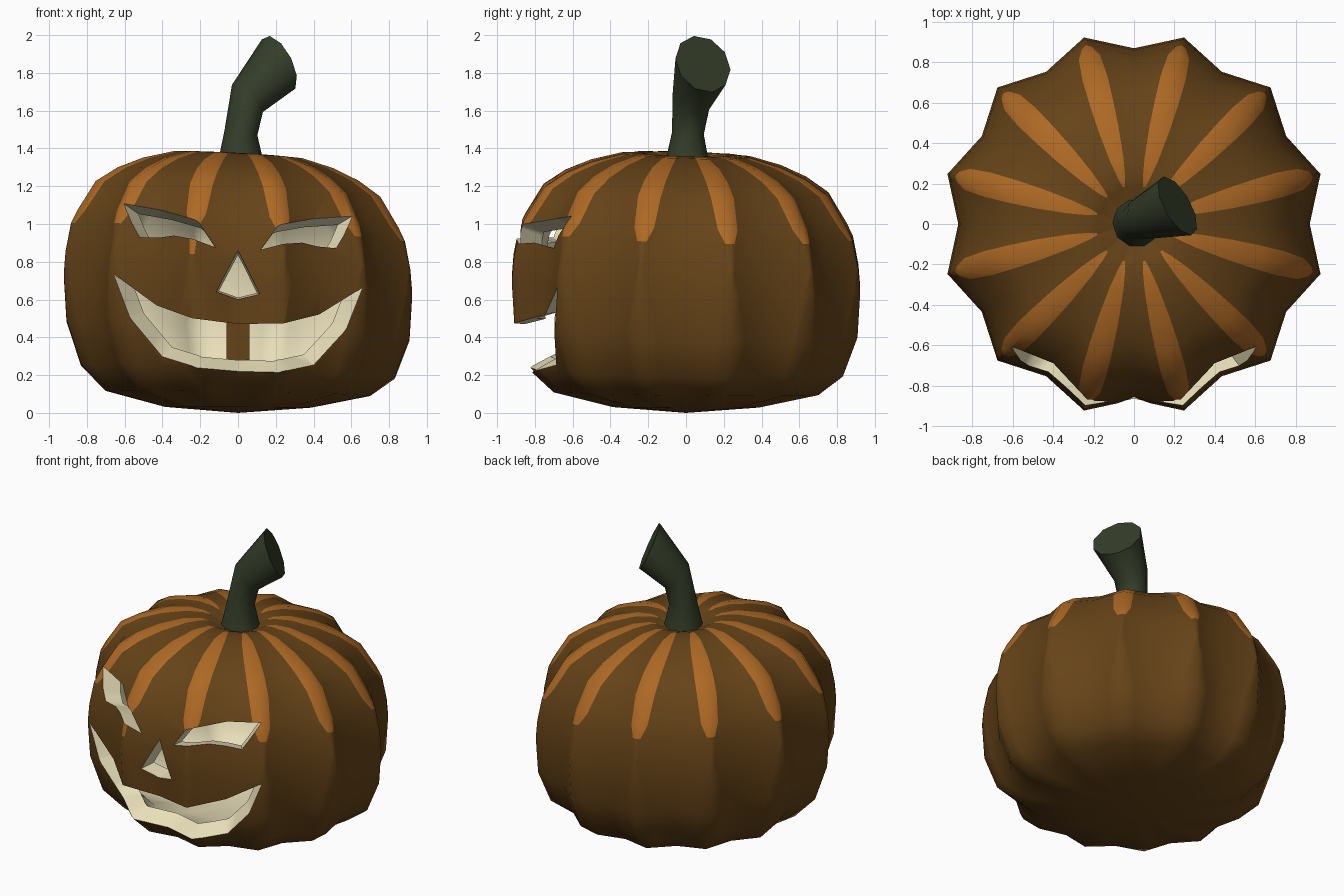
import bpy, bmesh, math
from mathutils import Vector
from mathutils.bvhtree import BVHTree

if "Cube" in bpy.data.objects:
    bpy.data.objects.remove(bpy.data.objects["Cube"])

CENTRE = Vector((0, 0, 0.68))
WALL = 0.87          # inner shell size relative to outer shell
VALLEY = 0.91        # groove radius relative to ridge radius
RIBS = 12


def material(name, rgb):
    m = bpy.data.materials.new(name)
    m.diffuse_color = (*rgb, 1)
    m.use_nodes = True
    m.node_tree.nodes["Principled BSDF"].inputs["Base Color"].default_value = m.diffuse_color
    return m


brown = material("dark_brown_skin", (0.13, 0.056, 0.009))
orange = material("orange_streak", (0.42, 0.14, 0.018))
cream = material("cream_flesh", (0.80, 0.73, 0.48))
green = material("dark_green_stem", (0.035, 0.047, 0.022))


def make_object(name, bm, mats):
    me = bpy.data.meshes.new(name)
    bm.to_mesh(me)
    bm.free()
    for m in mats:
        me.materials.append(m)
    ob = bpy.data.objects.new(name, me)
    bpy.context.collection.objects.link(ob)
    return ob


def smooth(ob, degrees):
    bpy.ops.object.select_all(action='DESELECT')
    ob.select_set(True)
    bpy.context.view_layer.objects.active = ob
    bpy.ops.object.shade_smooth_by_angle(angle=math.radians(degrees))


def tilt(x, y, z):
    return Vector((x, y, z - (0.055 * x + 0.03 * y) * min(1, z / 0.3)))


# Pumpkin shell: rows of (ridge radius, height, streak half width as part of a rib side)
rows = [(0.40, 0.03, 0.4), (0.725, 0.105, 0.4), (0.86, 0.22, 0.4), (0.94, 0.44, 0.4),
        (0.955, 0.68, 0.2), (0.945, 0.80, 0.06), (0.915, 0.95, 0.12), (0.88, 1.02, 0.26),
        (0.78, 1.18, 0.34), (0.66, 1.26, 0.38), (0.52, 1.32, 0.42), (0.35, 1.365, 0.42),
        (0.24, 1.37, 0.30), (0.19, 1.36, 0.12), (0.10, 1.325, 0.3)]
STREAK_START, LONG_START, STREAK_END = 6, 5, 13
LONG_RIB = 8         # the streak running down beside the nose

bm = bmesh.new()
rings = []
for r, z, f in rows:
    ring = []
    for k in range(RIBS):
        a = math.radians(30 * k)
        lo = Vector((math.cos(a), math.sin(a))) * r * VALLEY
        hi = Vector((math.cos(a + math.pi / 12), math.sin(a + math.pi / 12))) * r
        nx = Vector((math.cos(a + math.pi / 6), math.sin(a + math.pi / 6))) * r * VALLEY
        for p in (lo, hi.lerp(lo, f), hi, hi.lerp(nx, f)):
            ring.append(bm.verts.new(tilt(p.x, p.y, z)))
    rings.append(ring)
n = RIBS * 4
for i in range(len(rings) - 1):
    for j in range(n):
        q = (j + 1) % n
        face = bm.faces.new((rings[i][j], rings[i][q], rings[i + 1][q], rings[i + 1][j]))
        start = LONG_START if j // 4 == LONG_RIB else STREAK_START
        if j % 4 in (1, 2) and start <= i < STREAK_END:
            face.material_index = 1
bottom = bm.verts.new((0, 0, 0))
top = bm.verts.new((0, 0, 1.32))
for j in range(n):
    q = (j + 1) % n
    bm.faces.new((rings[0][q], rings[0][j], bottom))
    bm.faces.new((rings[-1][j], rings[-1][q], top))
bmesh.ops.recalc_face_normals(bm, faces=bm.faces)
surface = BVHTree.FromBMesh(bm)

# Hollow inside: a smaller copy facing inwards
copy = bmesh.ops.duplicate(bm, geom=bm.verts[:] + bm.edges[:] + bm.faces[:])["geom"]
inner = [g for g in copy if isinstance(g, bmesh.types.BMFace)]
for v in [g for g in copy if isinstance(g, bmesh.types.BMVert)]:
    v.co = CENTRE + (v.co - CENTRE) * WALL
bmesh.ops.reverse_faces(bm, faces=inner)
for f in inner:
    f.material_index = 2
pumpkin = make_object("pumpkin_shell", bm, [brown, orange, cream])

# Carved face outlines (x, z) as seen from the front
eye = [(0.12, 0.87), (0.21, 1.0), (0.40, 1.05), (0.605, 1.075), (0.52, 0.90), (0.34, 0.92)]
nose = [(0, 0.86), (0.115, 0.635), (0, 0.60), (-0.115, 0.635)]
half_mouth = [(0, 0.22), (0.24, 0.235), (0.40, 0.275), (0.575, 0.48), (0.66, 0.70),
              (0.43, 0.545), (0.25, 0.49), (0, 0.47)]


def mirrored(points):
    return [(-x, z) for x, z in reversed(points)]


mouth = half_mouth + mirrored(half_mouth)[1:-1]

# Cutter: each outline is projected on the skin and tapered towards the centre
bm = bmesh.new()
for outline in (eye, mirrored(eye), nose, mouth):
    outer, deep = [], []
    for x, z in outline:
        z -= 0.055 * x
        hit = surface.ray_cast(Vector((x, -3, z)), Vector((0, 1, 0)))[0]
        d = (hit if hit else Vector((x, -0.6, z))) - CENTRE
        outer.append(bm.verts.new(CENTRE + d * 1.4))
        deep.append(bm.verts.new(CENTRE + d * 0.6))
    bm.faces.new(outer)
    bm.faces.new(list(reversed(deep)))
    for i in range(len(outer)):
        k = (i + 1) % len(outer)
        bm.faces.new((outer[k], outer[i], deep[i], deep[k]))
for f in bm.faces:
    f.material_index = 2
bmesh.ops.triangulate(bm, faces=bm.faces[:])
bmesh.ops.recalc_face_normals(bm, faces=bm.faces)
cutter = make_object("face_cutter", bm, [brown, orange, cream])
cutter.hide_render = True

cut = pumpkin.modifiers.new("carve", 'BOOLEAN')
cut.operation = 'DIFFERENCE'
cut.solver = 'EXACT'
cut.object = cutter
bpy.context.view_layer.update()
carved = bpy.data.meshes.new_from_object(
    pumpkin.evaluated_get(bpy.context.evaluated_depsgraph_get()))
pumpkin.modifiers.clear()
pumpkin.data = carved
bpy.data.objects.remove(cutter)
smooth(pumpkin, 60)

# Brown strip on the inside of the back wall
bm = bmesh.new()
bmesh.ops.create_cube(bm, size=1)
for v in bm.verts:
    v.co = Vector((v.co.x * 0.12, 0.68 + v.co.y * 0.008, 0.39 + v.co.z * 0.22))
make_object("inner_back_strip", bm, [brown])

# Stem: bent tube with a flared, slanted end; (centre, direction, radius)
sections = [((0.015, 0.005, 1.31), (0, 0, 1), 0.125),
            ((0.015, 0.01, 1.48), (0.12, 0.06, 1), 0.088),
            ((0.05, 0.03, 1.665), (0.65, 0.35, 0.67), 0.11),
            ((0.215, 0.09, 1.847), (0.8, 0.45, 0.4), 0.163)]
SIDES = 10
bm = bmesh.new()
rings = []
for c, d, r in sections:
    turn = Vector((0, 0, 1)).rotation_difference(Vector(d).normalized())
    rings.append([bm.verts.new(Vector(c) + turn @ Vector(
        (r * math.cos(2 * math.pi * j / SIDES), r * math.sin(2 * math.pi * j / SIDES), 0)))
        for j in range(SIDES)])
for a, b in zip(rings, rings[1:]):
    for j in range(SIDES):
        k = (j + 1) % SIDES
        bm.faces.new((a[j], a[k], b[k], b[j]))
bm.faces.new(list(reversed(rings[0])))
bm.faces.new(rings[-1])
bmesh.ops.recalc_face_normals(bm, faces=bm.faces)
stem = make_object("stem", bm, [green])
smooth(stem, 50)
